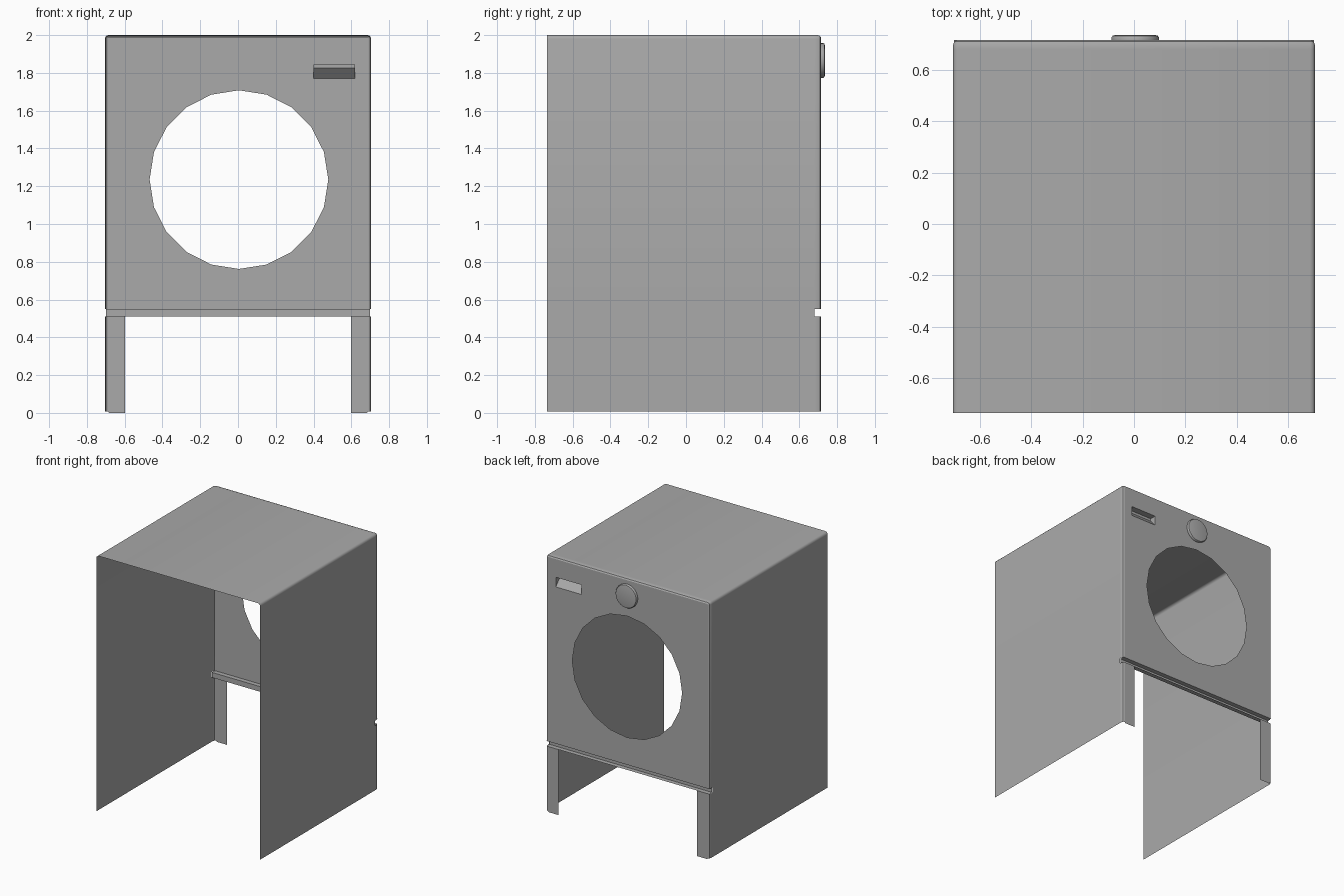
import bpy, bmesh, math

cube = bpy.data.objects.get("Cube")
if cube:
    bpy.data.objects.remove(cube, do_unlink=True)

grey = bpy.data.materials.new("cabinet grey")
grey.use_nodes = True
GREY = (0.4, 0.4, 0.4, 1)
grey.diffuse_color = GREY
grey.node_tree.nodes["Principled BSDF"].inputs["Base Color"].default_value = GREY

HALF_W, TOP, BACK, FACE = 0.705, 2.0, -0.735, 0.716
ROUND = 0.02                      # corner radius of the cabinet
EDGE = 0.014                      # inset where the shell meets the panel
SLOT_LOW, SLOT_HIGH, SLOT_Y = 0.51, 0.55, 0.68


def finish(name, bm):
    """Turn a bmesh into a named object."""
    bmesh.ops.recalc_face_normals(bm, faces=bm.faces)
    mesh = bpy.data.meshes.new(name)
    bm.to_mesh(mesh)
    bm.free()
    mesh.materials.append(grey)
    ob = bpy.data.objects.new(name, mesh)
    bpy.context.collection.objects.link(ob)
    bpy.ops.object.select_all(action='DESELECT')
    ob.select_set(True)
    bpy.context.view_layer.objects.active = ob
    bpy.ops.object.shade_smooth_by_angle(angle=math.radians(35))
    return ob


def arch(inset):
    """Half-rounded cabinet outline in x and z, from left foot to right foot."""
    side = HALF_W - inset
    r = ROUND - inset
    half = [(side, z) for z in (0.008, SLOT_LOW, SLOT_HIGH)]
    for i in range(4):
        a = math.pi / 6 * i
        half.append((HALF_W - ROUND + r * math.cos(a), TOP - ROUND + r * math.sin(a)))
    return half + [(-x, z) for x, z in reversed(half)]


def circle(cx, cz, r, n):
    return [(cx + r * math.sin(math.tau * i / n), cz + r * math.cos(math.tau * i / n))
            for i in range(n)]


def ring(bm, points, y):
    return [bm.verts.new((x, y, z)) for x, z in points]


def strip(bm, rows):
    """Faces between consecutive equal-length rows of vertices."""
    for a, b in zip(rows, rows[1:]):
        for i in range(len(a) - 1):
            bm.faces.new((a[i], a[i + 1], b[i + 1], b[i]))


# Open sheet shell: sides and top, notched where the groove passes through
bm = bmesh.new()
rows = [ring(bm, arch(inset), y) for y, inset in
        ((BACK, 0), (SLOT_Y, 0), (FACE - ROUND, 0), (FACE - 0.006, 0.005), (FACE, EDGE))]
strip(bm, rows)
notch = [f for f in bm.faces
         if SLOT_LOW < f.calc_center_median().z < SLOT_HIGH
         and f.calc_center_median().y > SLOT_Y]
bmesh.ops.delete(bm, geom=notch, context='FACES')
finish("cabinet_shell", bm)

# Upper panel with the round door opening and the handle opening
X0, X1, Z0, Z1 = 0.40, 0.62, 1.77, 1.845
bm = bmesh.new()
handle = [(X0, Z0), (X1, Z0), (X1, Z1), (X0, Z1)]
edges = []
for loop in (arch(EDGE)[2:-2], circle(0.005, 1.235, 0.473, 20), handle):
    vs = ring(bm, loop, FACE)
    edges += [bm.edges.new((vs[i - 1], vs[i])) for i in range(len(vs))]
bmesh.ops.triangle_fill(bm, use_beauty=True, edges=edges, normal=(0, 1, 0))
finish("front_panel", bm)

# Recessed handle with a sloping floor
bm = bmesh.new()
mouth = ring(bm, handle, FACE)
inner = ring(bm, [(X0, Z1 - 0.02), (X1, Z1 - 0.02), (X1, Z1), (X0, Z1)], FACE - 0.05)
strip(bm, [mouth + mouth[:1], inner + inner[:1]])
bm.faces.new(inner)
finish("handle_recess", bm)

# Horizontal groove below the panel
bm = bmesh.new()
w = HALF_W - 0.005
strip(bm, [[bm.verts.new((x, y, z)) for x in (-w, w)] for y, z in
           ((FACE, SLOT_HIGH), (SLOT_Y, SLOT_HIGH), (SLOT_Y, SLOT_LOW), (FACE, SLOT_LOW))])
finish("panel_groove", bm)

# Narrow front strips either side of the lower opening
for name, s in (("left_front_leg", 1), ("right_front_leg", -1)):
    bm = bmesh.new()
    outer = HALF_W - EDGE
    bm.faces.new(ring(bm, [(s * x, z) for x, z in
                 ((0.597, 0), (outer - 0.01, 0), (outer, 0.008),
                  (outer, SLOT_LOW), (0.597, SLOT_LOW))], FACE))
    finish(name, bm)

# Control knob with a bevelled rim
bm = bmesh.new()
rows = [ring(bm, circle(0.005, 1.866, r, 24), y)
        for r, y in ((0.092, FACE - 0.001), (0.092, 0.727), (0.088, 0.733), (0.08, 0.735))]
strip(bm, [row + row[:1] for row in rows])
bm.faces.new(rows[-1])
finish("control_knob", bm)
